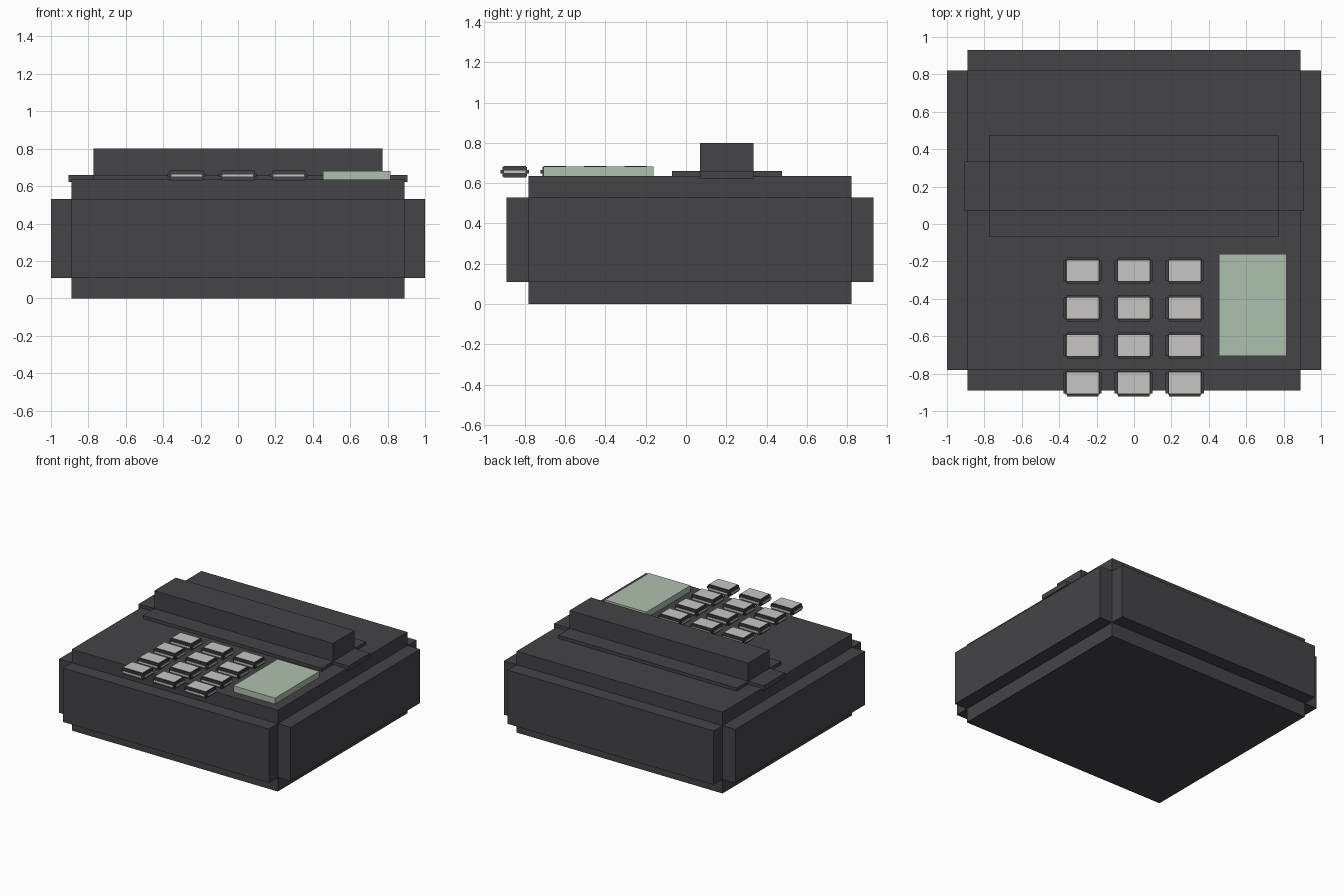
import bpy
import bmesh
from mathutils import Vector

if "Cube" in bpy.data.objects:
    bpy.data.objects.remove(bpy.data.objects["Cube"], do_unlink=True)


def material(name, r, g, b):
    mat = bpy.data.materials.new(name)
    mat.use_nodes = True
    mat.diffuse_color = (r, g, b, 1)
    mat.node_tree.nodes["Principled BSDF"].inputs["Base Color"].default_value = (r, g, b, 1)
    return mat


charcoal = material("charcoal plastic", 0.058, 0.057, 0.063)
key_grey = material("light grey key", 0.57, 0.565, 0.555)
glass = material("pale green screen", 0.42, 0.535, 0.42)


def block(name, low, high, mats, band_low=None, band_high=None, push=(0, 0, 0)):
    """Box between two corners; faces inside the band are extruded outwards
    by the push along their axis. A second material colours the pushed tips."""
    low, high = Vector(low), Vector(high)
    bm = bmesh.new()
    bmesh.ops.create_cube(bm, size=1)
    for v in bm.verts:
        v.co = [(low[i] + high[i]) / 2 + v.co[i] * (high[i] - low[i]) for i in range(3)]

    if band_low:
        # Cut the box along the band limits
        for axis in range(3):
            for limit in (band_low[axis], band_high[axis]):
                if low[axis] < limit < high[axis]:
                    normal = Vector((0, 0, 0))
                    normal[axis] = 1
                    point = Vector((0, 0, 0))
                    point[axis] = limit
                    bmesh.ops.bisect_plane(
                        bm, geom=bm.verts[:] + bm.edges[:] + bm.faces[:],
                        plane_co=point, plane_no=normal)
        # Pick the faces in the band and raise them one by one
        bm.normal_update()
        picked = []
        for f in bm.faces:
            axis = max(range(3), key=lambda i: abs(f.normal[i]))
            centre = f.calc_center_median()
            inside = all(band_low[i] < centre[i] < band_high[i]
                         for i in range(3) if i != axis)
            if push[axis] and inside:
                picked.append(f)
        tips = bmesh.ops.extrude_discrete_faces(bm, faces=picked)["faces"]
        bm.normal_update()
        for f in tips:
            n = f.normal.copy()
            step = Vector([n[i] * push[i] for i in range(3)])
            bmesh.ops.translate(bm, verts=f.verts[:], vec=step)
            f.material_index = len(mats) - 1

    bmesh.ops.recalc_face_normals(bm, faces=bm.faces[:])
    mesh = bpy.data.meshes.new(name)
    bm.to_mesh(mesh)
    bm.free()
    for mat in mats:
        mesh.materials.append(mat)
    obj = bpy.data.objects.new(name, mesh)
    bpy.context.collection.objects.link(obj)
    return obj


# Main housing with a raised panel on each side
block("housing", (-0.89, -0.78, 0), (0.89, 0.82, 0.635), [charcoal],
      (-1, -1, 0.11), (1, 1, 0.53), (0.11, 0.11, 0))

# Raised bar on top with a thin ledge around it
block("top_bar", (-0.772, 0.07, 0.617), (0.772, 0.335, 0.8), [charcoal],
      (-1, -1, 0.622), (1, 1, 0.66), (0.135, 0.14, 0))

# Display
block("screen", (0.455, -0.707, 0.63), (0.815, -0.16, 0.682), [glass])

# Keypad: one key, then linked copies in a grid
first_key = block("key", (-0.09, -0.061, -0.024), (0.09, 0.061, 0.024),
                  [charcoal, key_grey],
                  (-0.084, -0.056, -0.009), (0.084, 0.056, 0.009),
                  (0.012, 0.01, 0.004))
for row in range(4):
    for column in range(3):
        key = first_key
        if row or column:
            key = first_key.copy()
            bpy.context.collection.objects.link(key)
        key.name = f"key_{row + 1}_{column + 1}"
        key.location = (-0.275 + 0.273 * column, -0.25 - 0.2 * row, 0.657)
